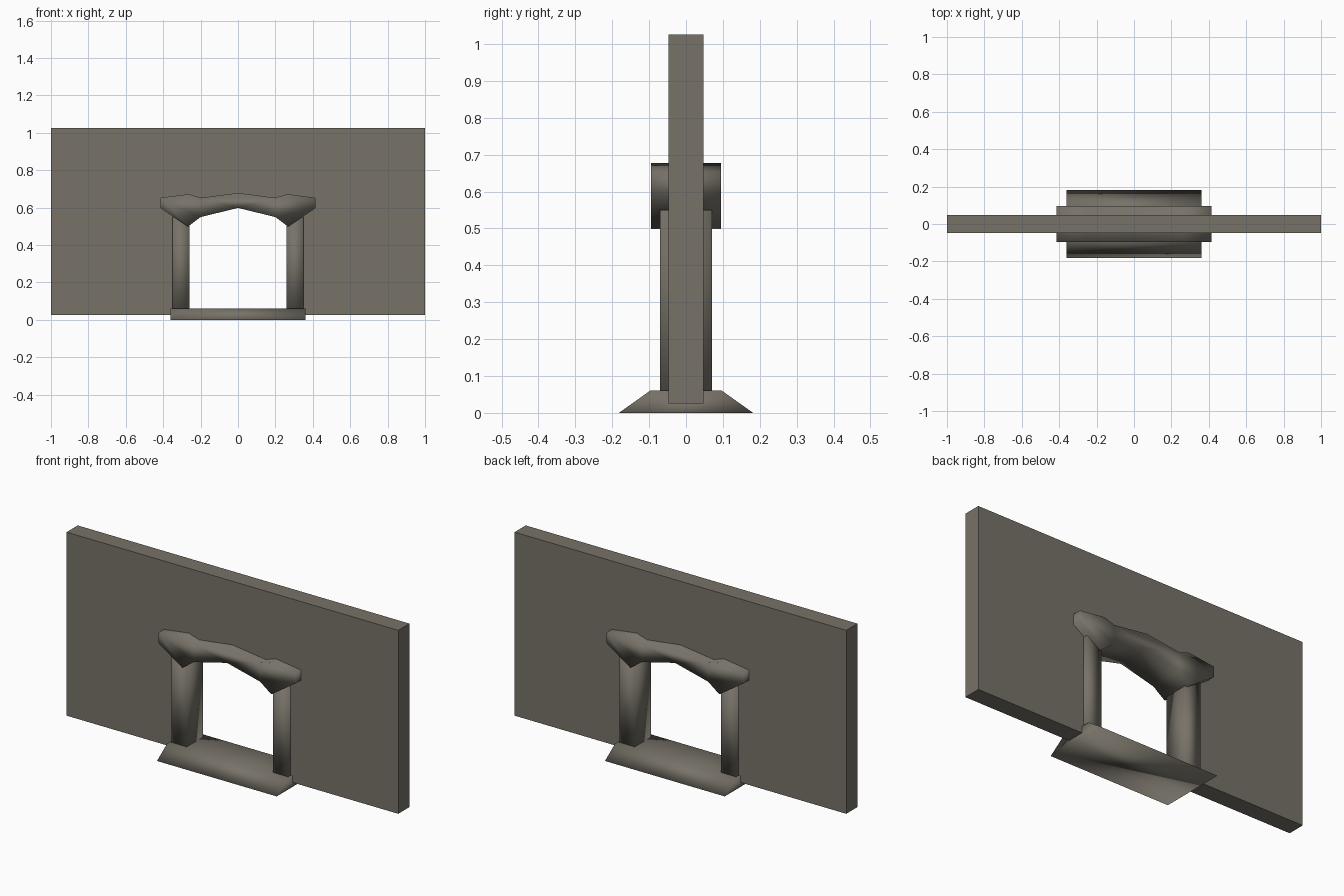
import bpy

if "Cube" in bpy.data.objects:
    bpy.data.objects.remove(bpy.data.objects["Cube"])

stone = bpy.data.materials.new("grey_brown_stone")
stone.diffuse_color = (0.185, 0.17, 0.14, 1)
stone.use_nodes = True
stone.node_tree.nodes["Principled BSDF"].inputs["Base Color"].default_value = stone.diffuse_color


def extrude(name, profile, half, axis, smooth):
    """Extrude a closed 2D profile symmetrically along x, y or z."""
    n = len(profile)
    place = {"x": lambda a, b, t: (t, a, b),
             "y": lambda a, b, t: (a, t, b)}[axis]
    verts = [place(a, b, t) for t in (-half, half) for a, b in profile]
    faces = [[i, (i + 1) % n, n + (i + 1) % n, n + i] for i in range(n)]
    faces += [list(range(n))[::-1], list(range(n, 2 * n))]
    mesh = bpy.data.meshes.new(name)
    mesh.from_pydata(verts, [], faces)
    mesh.materials.append(stone)
    obj = bpy.data.objects.new(name, mesh)
    bpy.context.collection.objects.link(obj)
    # consistent outward normals
    import bmesh
    bm = bmesh.new()
    bm.from_mesh(mesh)
    bmesh.ops.recalc_face_normals(bm, faces=bm.faces)
    bm.to_mesh(mesh)
    bm.free()
    for p in mesh.polygons:
        p.use_smooth = smooth
    return obj


def mirrored(half):
    """Complete a right-half outline, mirrored about x = 0."""
    return half + [(-x, z) for x, z in reversed(half) if x > 0]


# Wall slab with a doorway cut through to its base
extrude("wall", mirrored([(0.3, 0.615), (0.3, 0.025), (1, 0.025), (1, 1.025)]),
        0.048, "y", False)

# Door posts
for side, s in (("left", -1), ("right", 1)):
    x0, x1 = sorted((s * 0.26, s * 0.351))
    extrude(side + "_post", [(x0, 0.03), (x1, 0.03), (x1, 0.55), (x0, 0.55)],
            0.07, "y", True)

# Arched lintel with flared ends
extrude("lintel", mirrored([(0, 0.678), (0.2, 0.652), (0.262, 0.672),
                            (0.414, 0.652), (0.414, 0.597), (0.268, 0.498),
                            (0.2, 0.549), (0, 0.598)]), 0.095, "y", True)

# Sloped threshold
extrude("threshold", [(-0.182, 0), (0.182, 0), (0.096, 0.061), (-0.096, 0.061)],
        0.361, "x", True)
